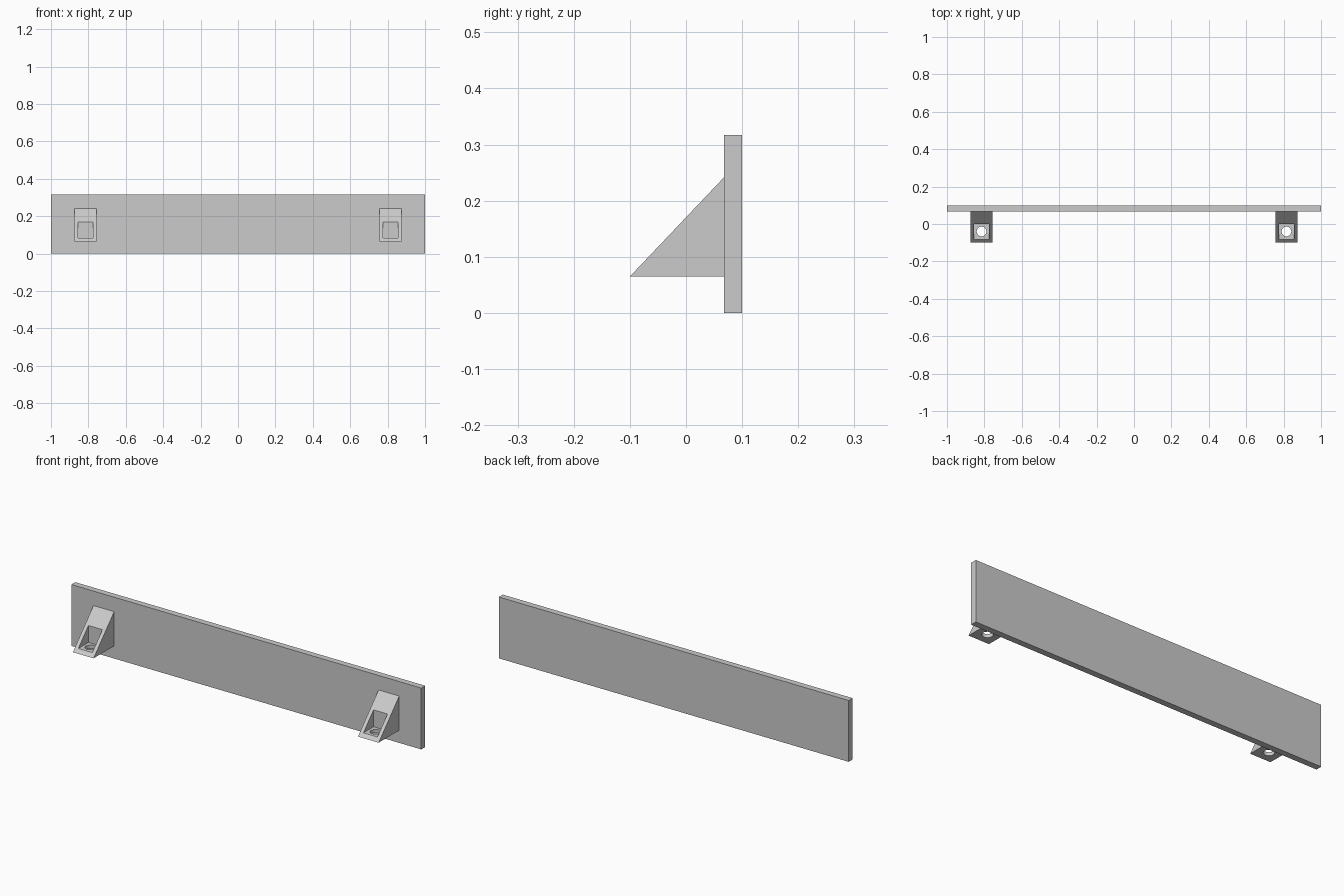
import bpy
import bmesh
from mathutils import Matrix, Vector

cube = bpy.data.objects.get("Cube")
if cube:
    bpy.data.objects.remove(cube, do_unlink=True)

# Single grey material
grey = bpy.data.materials.new("plain_grey")
grey.use_nodes = True
colour = (0.6, 0.6, 0.6, 1)
grey.diffuse_color = colour
grey.node_tree.nodes["Principled BSDF"].inputs["Base Color"].default_value = colour


def finish(name, bm):
    bmesh.ops.recalc_face_normals(bm, faces=bm.faces[:])
    mesh = bpy.data.meshes.new(name)
    bm.to_mesh(mesh)
    bm.free()
    mesh.materials.append(grey)
    obj = bpy.data.objects.new(name, mesh)
    bpy.context.scene.collection.objects.link(obj)
    return obj


def box(name, low, high):
    low, high = Vector(low), Vector(high)
    bm = bmesh.new()
    place = Matrix.Translation((low + high) / 2) @ Matrix.Diagonal((*(high - low), 1))
    bmesh.ops.create_cube(bm, size=1, matrix=place)
    return finish(name, bm)


def cylinder(name, centre, radius, depth):
    bm = bmesh.new()
    bmesh.ops.create_cone(bm, cap_ends=True, segments=32, radius1=radius,
                          radius2=radius, depth=depth,
                          matrix=Matrix.Translation(centre))
    return finish(name, bm)


def wedge(name, x, half_width, profile):
    bm = bmesh.new()
    face = bm.faces.new([bm.verts.new((x - half_width, y, z)) for y, z in profile])
    side = bmesh.ops.extrude_face_region(bm, geom=[face])["geom"]
    verts = [v for v in side if isinstance(v, bmesh.types.BMVert)]
    bmesh.ops.translate(bm, verts=verts, vec=(2 * half_width, 0, 0))
    return finish(name, bm)


def cut(obj, cutter):
    # Apply the boolean, then discard the cutter
    mod = obj.modifiers.new("cut", "BOOLEAN")
    mod.operation = "DIFFERENCE"
    mod.solver = "EXACT"
    mod.object = cutter
    bpy.context.view_layer.update()
    graph = bpy.context.evaluated_depsgraph_get()
    mesh = bpy.data.meshes.new_from_object(obj.evaluated_get(graph))
    obj.modifiers.clear()
    obj.data = mesh
    bpy.data.objects.remove(cutter, do_unlink=True)


# Long flat panel
box("panel", (-1, 0.068, 0), (1, 0.1, 0.317))

# Wedge brackets, each with a screw pocket and a hole through its floor
for side, x in (("left", 0.815), ("right", -0.815)):
    bracket = wedge(side + "_bracket", x, 0.059,
                    [(-0.1, 0.065), (0.068, 0.065), (0.068, 0.242)])
    cut(bracket, box("pocket_cutter", (x - 0.04, -0.2, 0.083), (x + 0.04, 0, 0.4)))
    cut(bracket, cylinder("hole_cutter", (x, -0.04, 0.07), 0.026, 0.1))
